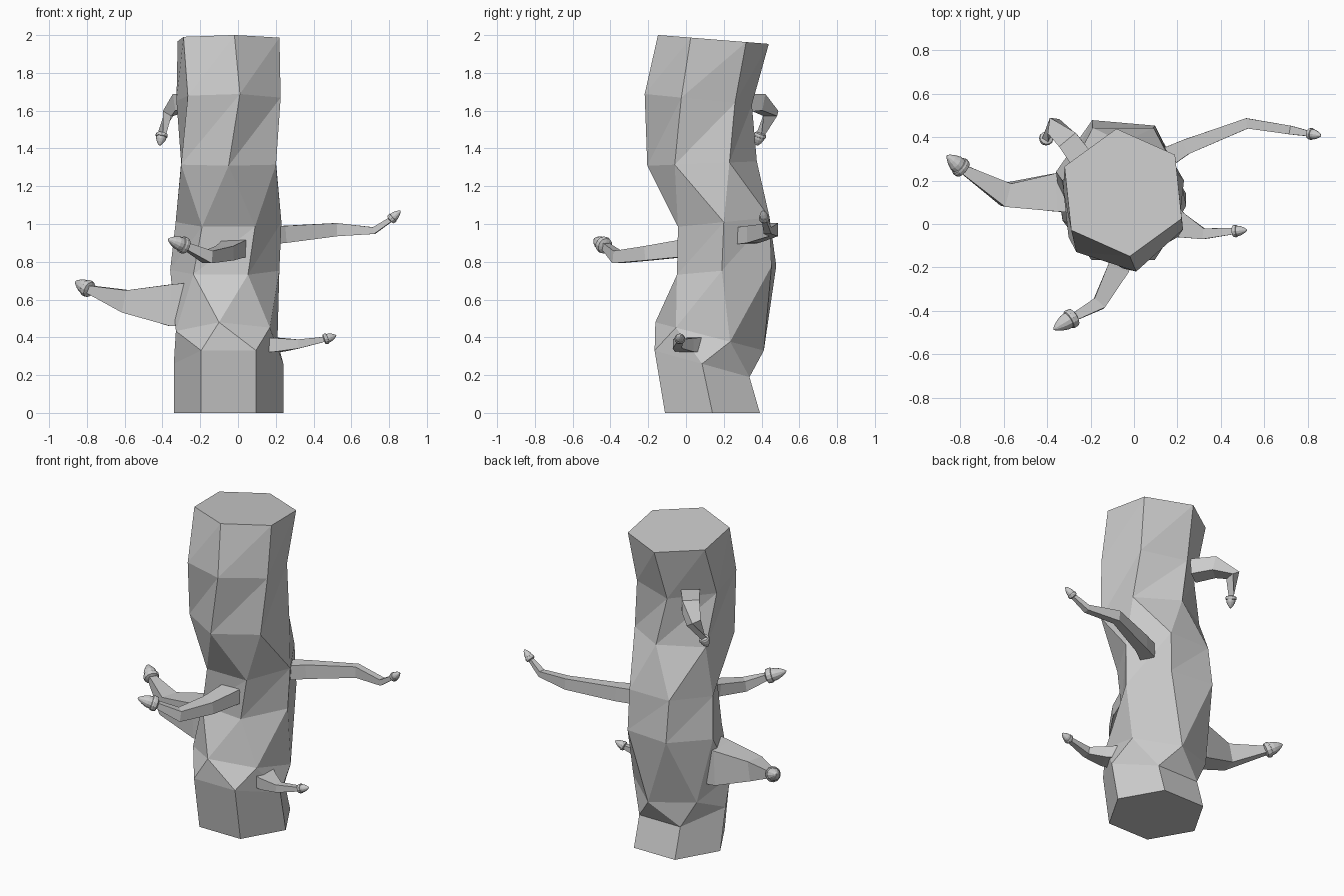
import bpy, bmesh
from math import cos, sin, radians
from mathutils import Vector

if "Cube" in bpy.data.objects:
    bpy.data.objects.remove(bpy.data.objects["Cube"])


def make_object(name, rings, smooth=False, diagonal=False):
    """Bridge matching rings into a closed skin."""
    bm = bmesh.new()
    loops = [[bm.verts.new(p) for p in ring] for ring in rings]
    n = len(loops[0])
    for k, (lo, hi) in enumerate(zip(loops, loops[1:])):
        for i in range(n):
            j = (i + 1) % n
            if diagonal and k > 0:
                bm.faces.new((lo[i], lo[j], hi[j]))
                bm.faces.new((lo[i], hi[j], hi[i]))
            else:
                bm.faces.new((lo[i], lo[j], hi[j], hi[i]))
    bm.faces.new(loops[0][::-1])
    bm.faces.new(loops[-1])
    bmesh.ops.recalc_face_normals(bm, faces=bm.faces)
    for f in bm.faces:
        f.smooth = smooth
    mesh = bpy.data.meshes.new(name)
    bm.to_mesh(mesh)
    bm.free()
    ob = bpy.data.objects.new(name, mesh)
    bpy.context.collection.objects.link(ob)
    return ob


# Twisted six-sided trunk: centre x, y, z, radius, angle, slope along y
trunk = [
    (-.05, .14, 0, .29, -120, 0),
    (-.05, .085, .26, .29, -120, -.28),
    (-.06, .125, .405, .29, -158, -.26),
    (-.07, .215, .755, .29, -185, .09),
    (-.05, .20, 1.01, .28, -180, .1),
    (-.05, .085, 1.32, .29, -210, .04),
    (-.05, .065, 1.66, .29, -198, -.1),
    (-.05, .145, 1.977, .295, -204, -.08),
]
rings = []
for cx, cy, cz, r, a, slope in trunk:
    ring = []
    for i in range(6):
        t = radians(a + 60 * i)
        dy = r * sin(t)
        ring.append((cx + r * cos(t), cy + dy, cz + slope * dy))
    rings.append(ring)
make_object("trunk", rings, diagonal=True)


def branch(name, path, tip, bud_radius):
    """Four-sided tapering limb along (x, y, z, half width, half height), with a bud."""
    pts = [Vector(p[:3]) for p in path]
    rings = []
    for i, p in enumerate(path):
        d = (pts[min(i + 1, len(pts) - 1)] - pts[max(i - 1, 0)]).normalized()
        side = d.cross(Vector((0, 0, 1))).normalized()
        up = side.cross(d)
        rings.append([pts[i] + side * p[3] * s + up * p[4] * u
                      for s, u in ((1, 1), (-1, 1), (-1, -1), (1, -1))])
    make_object(name, rings)

    # Bud: collar at the base, then a rounded point
    axis = Vector(tip) - pts[-1]
    q = axis.to_track_quat('Z', 'Y')
    profile = [(-.12, .5), (-.05, .92), (.12, 1), (.22, .94), (.24, .82),
               (.45, .78), (.7, .55), (.9, .28), (1, .06)]
    rings = [[pts[-1] + q @ Vector((bud_radius * r * cos(radians(a)),
                                    bud_radius * r * sin(radians(a)),
                                    axis.length * h))
              for a in range(0, 360, 30)] for h, r in profile]
    make_object(name + "_bud", rings)


branch("right_upper_branch",
       [(.12, .29, .935, .05, .045), (.24, .355, .945, .035, .045),
        (.52, .463, .97, .024, .035), (.72, .432, .965, .02, .018),
        (.81, .415, 1.025, .012, .012)], (.86, .407, 1.07), .028)
branch("front_branch",
       [(-.02, -.02, .87, .065, .045), (-.07, -.2, .845, .05, .038),
        (-.16, -.365, .825, .032, .033), (-.28, -.43, .885, .018, .018)],
       (-.37, -.485, .92), .046)
branch("left_branch",
       [(-.2, .15, .575, .1, .12), (-.36, .145, .57, .088, .11),
        (-.59, .135, .59, .055, .06), (-.79, .255, .655, .02, .02)],
       (-.86, .315, .695), .047)
branch("right_lower_branch",
       [(.13, .04, .36, .075, .042), (.22, -.01, .36, .055, .036),
        (.32, -.045, .365, .025, .024), (.46, -.033, .39, .014, .013)],
       (.52, -.028, .41), .029)
branch("back_branch",
       [(-.22, .27, 1.64, .055, .05), (-.3, .38, 1.645, .05, .045),
        (-.37, .45, 1.585, .036, .026), (-.403, .395, 1.475, .016, .016)],
       (-.415, .375, 1.415), .033)
